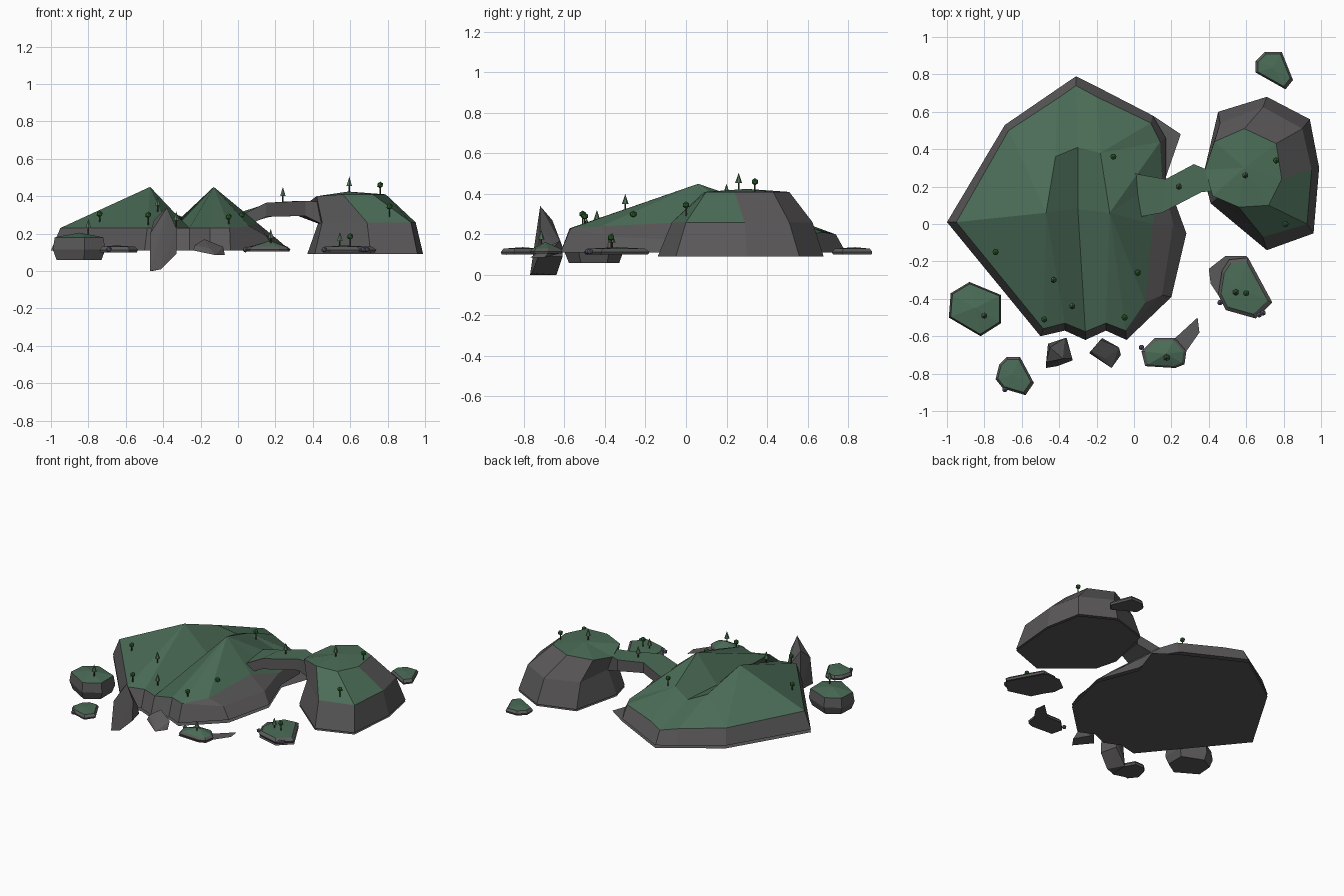
import bpy, bmesh
from mathutils import Vector

if "Cube" in bpy.data.objects:
    bpy.data.objects.remove(bpy.data.objects["Cube"])


def mat(name, r, g, b):
    m = bpy.data.materials.new(name)
    m.diffuse_color = (r, g, b, 1)
    m.use_nodes = True
    m.node_tree.nodes["Principled BSDF"].inputs["Base Color"].default_value = m.diffuse_color
    return m


ROCK = mat("rock", .105, .10, .10)
GRASS = mat("grass", .07, .15, .095)
LEAF = mat("leaf", .03, .14, .03)
PINE = mat("pine", .09, .17, .10)
BARK = mat("bark", .06, .05, .03)
PEBBLE = mat("pebble", .12, .12, .2)


def build(name, verts, rock, grass=()):
    me = bpy.data.meshes.new(name)
    me.from_pydata(verts, [], list(rock) + list(grass))
    me.materials.append(ROCK)
    me.materials.append(GRASS)
    for p in me.polygons:
        p.material_index = int(p.index >= len(rock))
    ob = bpy.data.objects.new(name, me)
    bpy.context.collection.objects.link(ob)
    return ob


def band(n, a, b, idx=None):
    return [(a + i, a + (i + 1) % n, b + (i + 1) % n, b + i) for i in (range(n) if idx is None else idx)]


def underside(name, outline, z):
    build(name, [(x, y, z) for x, y in outline], [tuple(reversed(range(len(outline))))])


# main twin-ridged hill: base ring, rim ring, then ridge points
base = [(-1, .01), (-.5, -.6), (-.37, -.57), (-.26, -.62), (-.15, -.57), (-.04, -.62), (.2, -.39),
        (.28, -.05), (.17, .25), (.17, .46), (.1, .58), (-.2, .735), (-.31, .79), (-.42, .715), (-.69, .53)]
rim = [(-.95, .01, .23), (-.485, -.56, .23), (-.37, -.53, .23), (-.26, -.575, .23), (-.15, -.53, .23),
       (-.045, -.57, .23), (.15, -.38, .19), (.21, 0, .17), (.15, .25, .19), (.14, .44, .19),
       (.09, .54, .2), (-.2, .68, .21), (-.31, .74, .2), (-.41, .67, .21), (-.67, .5, .22)]
ridge = [(-.47, .06, .45), (-.3, .08, .27), (-.13, .06, .45), (-.42, .36, .34), (-.3, .41, .29),
         (-.18, .38, .34), (.06, -.42, .24), (.1, 0, .26)]
n = len(base)
PL, V, PR, BL, BV, BR, Q6, Q7 = range(2 * n, 2 * n + 8)
r = lambda i: n + i
rock = band(n, 0, n) + [tuple(reversed(range(n))), (r(5), r(6), Q6), (r(6), r(7), Q7, Q6), (r(7), r(8), Q7)]
grass = [(r(0), r(1), PL), (r(1), r(2), PL), (r(2), r(3), V, PL), (r(3), r(4), PR, V), (r(4), r(5), PR),
         (r(5), Q6, PR), (Q6, Q7, PR), (Q7, r(8), PR), (r(8), r(9), PR), (r(9), BR, PR), (r(9), r(10), BR),
         (r(10), r(11), BR), (r(11), r(12), BV, BR), (r(12), r(13), BL, BV), (r(13), r(14), BL),
         (r(14), PL, BL), (r(14), r(0), PL), (PR, BR, BV, V), (V, BV, BL, PL)]
build("main_hill", [(x, y, .11) for x, y in base] + rim + ridge, rock, grass)
underside("main_hill_underside", base[:9] + [(.25, .48)] + base[10:], .09)

# round side island with a grassy cap
base = [(.37, .26), (.41, .11), (.71, -.14), (.96, -.05), (.99, .3), (.94, .56), (.71, .68), (.45, .6)]
mid = [(.43, .27), (.45, .14), (.69, -.07), (.925, 0), (.95, .29), (.9, .51), (.69, .625), (.46, .54)]
cap = [(.38, .29, .37), (.42, .15, .4), (.56, .09, .41), (.72, .1, .41), (.79, .24, .41),
       (.76, .43, .41), (.59, .51, .41), (.43, .44, .39)]
verts = [(x, y, .09) for x, y in base] + [(x, y, .26) for x, y in mid] + cap + [(.59, .3, .425)]
build("side_island", verts,
      band(8, 0, 8) + band(8, 8, 16, (0, 1, 4, 5, 6, 7)) + [tuple(reversed(range(8)))],
      band(8, 8, 16, (2, 3)) + [(16 + i, 16 + (i + 1) % 8, 24) for i in range(8)])
underside("side_island_underside", base, .078)

# natural rock bridge: cross-sections of (back, front, top, bottom)
sections = [((0, .27), (.04, .04), .31, .24), ((.17, .24), (.15, .06), .365, .29),
            ((.32, .32), (.36, .17), .375, .295), ((.44, .27), (.45, .18), .37, .25)]
verts = []
for b, f, zt, zb in sections:
    verts += [(*f, zt), (*b, zt), (*b, zb), (*f, zb)]
rock, grass = [(0, 1, 2, 3), (15, 14, 13, 12)], []
for k in range(0, 12, 4):
    grass.append((k, k + 4, k + 5, k + 1))
    rock += [(k + 1, k + 5, k + 6, k + 2), (k + 2, k + 6, k + 7, k + 3), (k + 3, k + 7, k + 4, k)]
build("rock_bridge", verts, rock, grass)


# small islets
def islet(name, outline, z0, z1, apex, low=.95, top=.86):
    m = len(outline)
    c = sum((Vector(p) for p in outline), Vector((0, 0))) / m
    ring = lambda s, z: [(*(c + (Vector(p) - c) * s), z) for p in outline]
    zm = z0 + (z1 - z0) * .45
    build(name, ring(low, z0) + ring(1, zm) + ring(top, z1) + [(*c, apex)],
          band(m, 0, m) + band(m, m, 2 * m) + [tuple(reversed(range(m)))],
          [(2 * m + i, 2 * m + (i + 1) % m, 3 * m) for i in range(m)])


islet("left_islet", [(-.99, -.5), (-.82, -.6), (-.71, -.53), (-.71, -.38), (-.88, -.31), (-.98, -.37)],
      .06, .18, .205, .86, .93)
islet("front_left_islet", [(-.74, -.83), (-.7, -.88), (-.58, -.915), (-.535, -.85), (-.61, -.71),
                           (-.68, -.71), (-.72, -.75)], .1, .13, .137)
C = [(.04, -.68), (.06, -.76), (.22, -.77), (.27, -.75), (.28, -.68), (.22, -.61), (.11, -.61)]
islet("front_islet", C, .105, .13, .162)
underside("front_islet_underside", C[:4] + [(.28, -.68), (.35, -.58), (.34, -.5), (.22, -.61), (.11, -.61)], .1)
D = [(.45, -.38), (.49, -.46), (.65, -.505), (.74, -.42), (.61, -.18), (.51, -.19), (.47, -.25)]
islet("front_right_islet", D, .1, .13, .137)
underside("front_right_islet_underside", [D[0], *D[1:5], (.6, -.17), (.49, -.17), (.4, -.24), (.41, -.32)], .09)
islet("back_islet", [(.65, .81), (.81, .72), (.85, .77), (.79, .92), (.7, .92), (.65, .87)], .1, .13, .137)


# standing stones at the front, as convex hulls
def boulder(name, pts):
    bm = bmesh.new()
    for p in pts:
        bm.verts.new(p)
    bmesh.ops.convex_hull(bm, input=bm.verts)
    bmesh.ops.recalc_face_normals(bm, faces=bm.faces)
    me = bpy.data.meshes.new(name)
    bm.to_mesh(me)
    bm.free()
    me.materials.append(ROCK)
    bpy.context.collection.objects.link(bpy.data.objects.new(name, me))


boulder("tall_stone", [(-.47, -.77, 0), (-.41, -.76, .01), (-.33, -.73, .09), (-.46, -.64, 0), (-.36, -.61, .09),
                       (-.47, -.74, .2), (-.33, -.72, .23), (-.38, -.72, .34), (-.45, -.66, .27), (-.37, -.61, .14)])
boulder("low_stone", [(-.24, -.69, .11), (-.12, -.77, .085), (-.07, -.7, .085), (-.17, -.61, .11),
                      (-.23, -.68, .14), (-.15, -.72, .12), (-.18, -.62, .17), (-.08, -.66, .13)])


# trees and pebbles
def put(name, m):
    ob = bpy.context.object
    ob.name = name
    ob.data.materials.append(m)


def trunk(x, y, z0, z1):
    bpy.ops.mesh.primitive_cylinder_add(vertices=5, radius=.004, depth=z1 - z0, location=(x, y, (z0 + z1) / 2))
    put("tree_trunk", BARK)


for x, y, z in [(-.74, -.15, .305), (-.48, -.51, .3), (-.05, -.5, .29), (.02, -.26, .3), (-.11, .36, .375),
                (.76, .34, .46), (.81, 0, .345), (.6, -.37, .185)]:
    trunk(x, y, z - .055, z)
    bpy.ops.mesh.primitive_ico_sphere_add(subdivisions=1, radius=.018, location=(x, y, z))
    put("round_tree", LEAF)
for x, y, z in [(-.43, -.3, .4), (-.33, -.44, .32), (-.8, -.49, .28), (.24, .2, .45), (.595, .26, .505),
                (.545, -.365, .21), (.175, -.715, .225)]:
    trunk(x, y, z - .085, z - .04)
    bpy.ops.mesh.primitive_cone_add(vertices=6, radius1=.017, depth=.05, location=(x, y, z - .025))
    put("pine_tree", PINE)
for x, y in [(.04, -.66), (.46, -.42), (.69, -.475), (.67, -.485), (-.69, -.885)]:
    bpy.ops.mesh.primitive_ico_sphere_add(subdivisions=1, radius=.016, location=(x, y, .115))
    put("pebble", PEBBLE)
